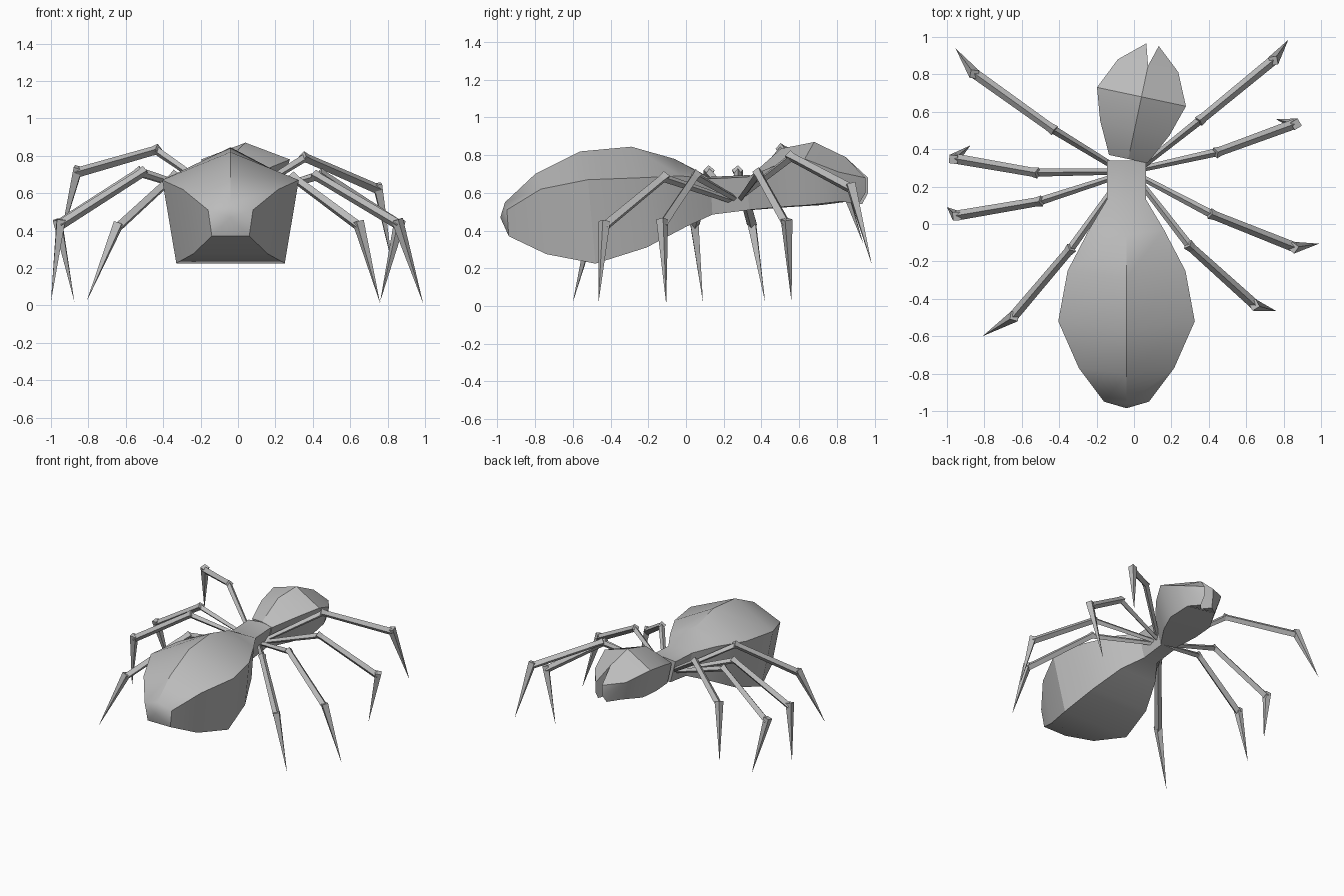
import bpy
import bmesh
import math
from mathutils import Vector, Matrix

cube = bpy.data.objects.get("Cube")
if cube:
    bpy.data.objects.remove(cube, do_unlink=True)

grey = bpy.data.materials.new("plain grey")
grey.use_nodes = True
COLOUR = (0.5, 0.5, 0.5, 1)
grey.diffuse_color = COLOUR
grey.node_tree.nodes["Principled BSDF"].inputs["Base Color"].default_value = COLOUR


def finish(name, bm, smooth):
    bmesh.ops.recalc_face_normals(bm, faces=bm.faces)
    mesh = bpy.data.meshes.new(name)
    bm.to_mesh(mesh)
    bm.free()
    mesh.materials.append(grey)
    obj = bpy.data.objects.new(name, mesh)
    bpy.context.collection.objects.link(obj)
    if smooth:
        bpy.ops.object.select_all(action="DESELECT")
        obj.select_set(True)
        bpy.context.view_layer.objects.active = obj
        bpy.ops.object.shade_smooth_by_angle(angle=math.radians(30))
    return obj


def pentagon(bm, y, lean, half, low_half, top, side, low):
    """House-shaped ring: ridge, two shoulders, two lower corners."""
    pts = [(0, y - lean, top), (half, y, side), (low_half, y + lean, low),
           (-low_half, y + lean, low), (-half, y, side)]
    return [bm.verts.new(p) for p in pts]


def bridge(bm, a, b):
    n = len(a)
    for i in range(n):
        j = (i + 1) % n
        bm.faces.new((a[i], a[j], b[j], b[i]))


def loft(bm, rings):
    loops = [pentagon(bm, *r) for r in rings]
    for a, b in zip(loops, loops[1:]):
        bridge(bm, a, b)
    return loops


# Abdomen and waist, from the rear tip to the neck
bm = bmesh.new()
loops = loft(bm, [
    (-0.95, 0.01, 0.12, 0.10, 0.55, 0.51, 0.37),
    (-0.77, 0.03, 0.255, 0.20, 0.70, 0.62, 0.275),
    (-0.52, 0.04, 0.365, 0.29, 0.82, 0.67, 0.225),
    (-0.25, 0.04, 0.315, 0.25, 0.845, 0.68, 0.31),
    (-0.03, 0.03, 0.20, 0.16, 0.78, 0.69, 0.42),
    (0.13, 0.01, 0.105, 0.06, 0.685, 0.675, 0.485),
    (0.34, 0, 0.105, 0.06, 0.695, 0.685, 0.51)])
tip = bm.verts.new((0, -0.985, 0.47))
for i in range(5):
    bm.faces.new((tip, loops[0][i], loops[0][(i + 1) % 5]))
bm.faces.new(loops[-1])
abdomen = finish("abdomen_and_waist", bm, True)
abdomen.location.x = -0.04

# Head, turned slightly to one side, with a split snout
bm = bmesh.new()
loops = loft(bm, [
    (-0.34, 0, 0.105, 0.06, 0.695, 0.685, 0.51),
    (-0.17, 0.01, 0.19, 0.13, 0.835, 0.745, 0.525),
    (0, 0, 0.243, 0.16, 0.87, 0.78, 0.535),
    (0.17, 0, 0.165, 0.11, 0.79, 0.71, 0.555)])
bm.faces.new(loops[0])
end = loops[-1]
low_mid = bm.verts.new((0, 0.17, 0.56))
for s, shoulder, low in ((1, end[1], end[2]), (-1, end[4], end[3])):
    high_tip = bm.verts.new((s * 0.034, 0.285, 0.68))
    mid_tip = bm.verts.new((s * 0.034, 0.285, 0.60))
    low_tip = bm.verts.new((s * 0.045, 0.25, 0.54))
    bm.faces.new((end[0], shoulder, high_tip))
    bm.faces.new((shoulder, mid_tip, high_tip))
    bm.faces.new((shoulder, low, low_tip, mid_tip))
    bm.faces.new((low, low_mid, low_tip))
    bm.faces.new((low_mid, end[0], high_tip, mid_tip, low_tip))
head = finish("head", bm, True)
head.location = (0.04, 0.68, 0)
head.rotation_euler.z = -math.radians(12)


# Legs: thin four-sided beams with flared joints and a pointed foot
def beam(bm, start, end, r1, r2):
    axis = (end - start).normalized()
    side = axis.cross(Vector((0, 0, 1))).normalized()
    up = side.cross(axis)
    dirs = (up, side, -up, -side)
    a = [bm.verts.new(start + d * r1) for d in dirs]
    bm.faces.new(a)
    if r2:
        b = [bm.verts.new(end + d * r2) for d in dirs]
        bridge(bm, a, b)
        bm.faces.new(b)
    else:
        point = bm.verts.new(end)
        for i in range(4):
            bm.faces.new((a[i], a[(i + 1) % 4], point))


def leg(name, *points):
    hip, knee, ankle, foot = [Vector(p) for p in points]
    bm = bmesh.new()
    beam(bm, hip, knee, 0.016, 0.022)
    shin = (ankle - knee).normalized()
    beam(bm, knee - shin * 0.02, knee + shin * 0.02, 0.03, 0.024)
    beam(bm, knee, ankle, 0.024, 0.027)
    toe = (foot - ankle).normalized()
    beam(bm, ankle - toe * 0.03, foot, 0.032, 0)
    finish(name, bm, False)


leg("left_leg_1", (0.02, 0.29, 0.58), (0.36, 0.56, 0.79), (0.75, 0.88, 0.62), (0.825, 0.985, 0.22))
leg("left_leg_2", (0.02, 0.29, 0.57), (0.45, 0.385, 0.70), (0.86, 0.535, 0.43), (0.76, 0.56, 0.02))
leg("left_leg_3", (0.02, 0.26, 0.57), (0.42, 0.05, 0.69), (0.86, -0.125, 0.43), (0.99, -0.105, 0.01))
leg("left_leg_4", (0.02, 0.24, 0.56), (0.30, -0.12, 0.68), (0.65, -0.435, 0.42), (0.76, -0.465, 0.01))
leg("right_leg_1", (-0.08, 0.29, 0.58), (-0.44, 0.51, 0.83), (-0.86, 0.81, 0.71), (-0.955, 0.94, 0.33))
leg("right_leg_2", (-0.08, 0.28, 0.57), (-0.53, 0.275, 0.71), (-0.96, 0.35, 0.43), (-0.875, 0.42, 0.02))
leg("right_leg_3", (-0.08, 0.26, 0.57), (-0.51, 0.12, 0.71), (-0.95, 0.045, 0.43), (-1.0, 0.09, 0.02))
leg("right_leg_4", (-0.08, 0.23, 0.56), (-0.345, -0.14, 0.69), (-0.65, -0.50, 0.41), (-0.81, -0.60, 0.02))
